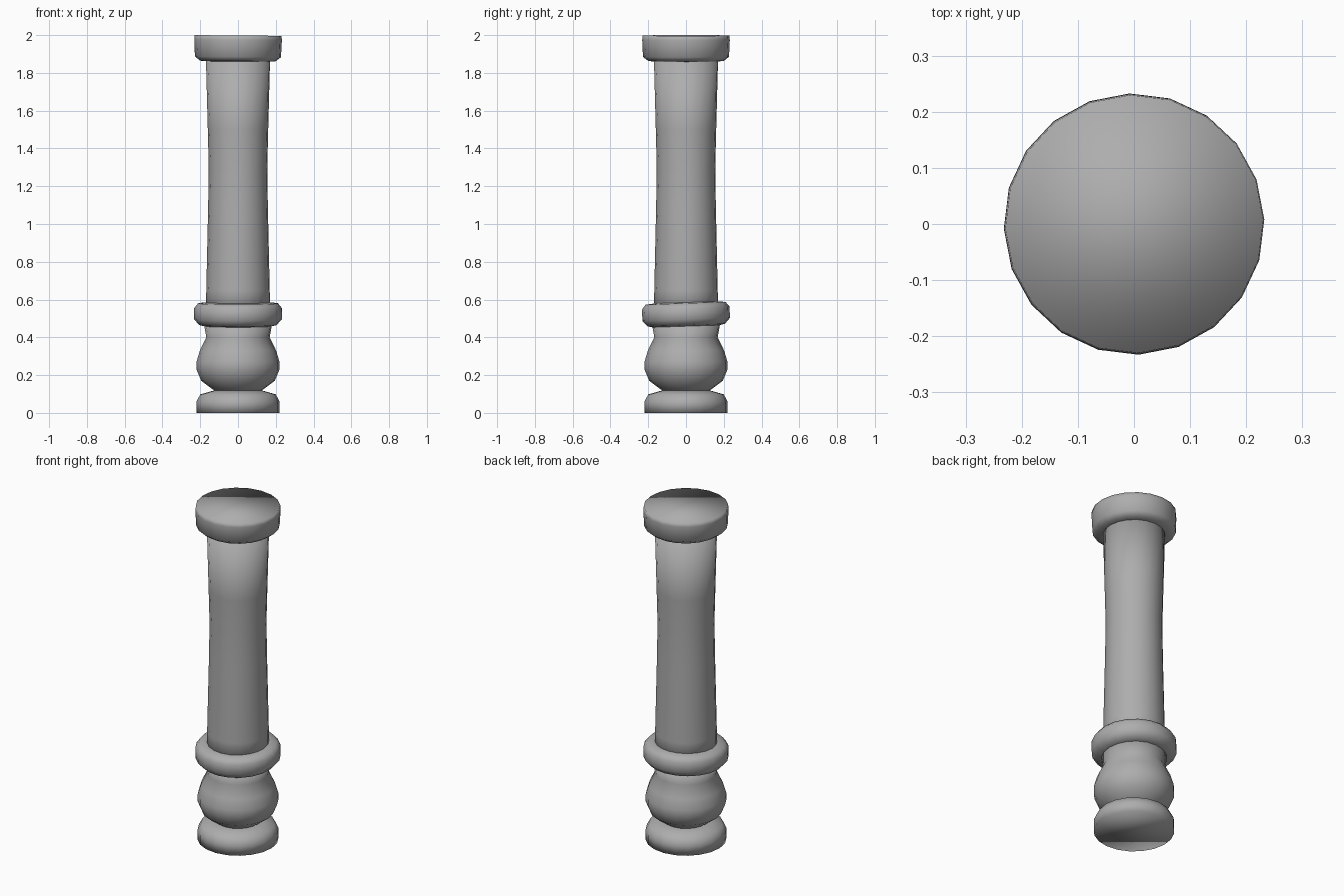
import bpy
import bmesh
from math import cos, sin, pi, radians

cube = bpy.data.objects.get("Cube")
if cube:
    bpy.data.objects.remove(cube, do_unlink=True)

SIDES = 20

stone = bpy.data.materials.new("grey_stone")
stone.use_nodes = True
GREY = (0.42, 0.42, 0.42, 1)
stone.diffuse_color = GREY
stone.node_tree.nodes["Principled BSDF"].inputs["Base Color"].default_value = GREY


def turned_part(name, profile, centre=0.0, tilt=(0, 0, 0)):
    """Spin a (radius, height) profile into a closed, smooth solid."""
    bm = bmesh.new()
    rings = []
    for r, z in profile:
        angles = [2 * pi * i / SIDES + radians(2) for i in range(SIDES)]
        rings.append([bm.verts.new((r * cos(a), r * sin(a), z - centre)) for a in angles])
    for low, high in zip(rings, rings[1:]):
        for i in range(SIDES):
            j = (i + 1) % SIDES
            bm.faces.new((low[i], low[j], high[j], high[i]))
    bm.faces.new(rings[0][::-1])
    bm.faces.new(rings[-1])
    for face in bm.faces:
        face.smooth = True
    mesh = bpy.data.meshes.new(name)
    bm.to_mesh(mesh)
    bm.free()
    mesh.materials.append(stone)
    part = bpy.data.objects.new(name, mesh)
    part.location.z = centre
    part.rotation_euler = [radians(t) for t in tilt]
    bpy.context.collection.objects.link(part)
    return part


# Foot disc with a rounded upper edge
turned_part("foot", [(0.22, 0), (0.22, 0.06), (0.2, 0.098), (0.13, 0.118)])

# Round bulb narrowing to a neck
turned_part("bulb", [(0.11, 0.11), (0.135, 0.125), (0.195, 0.17), (0.22, 0.23), (0.22, 0.27),
                     (0.202, 0.33), (0.168, 0.4), (0.18, 0.47)])

# Slightly crooked collar
turned_part("collar", [(0.17, 0.457), (0.205, 0.465), (0.232, 0.495), (0.232, 0.555),
                       (0.212, 0.58), (0.165, 0.585)], 0.52, (2, 0, 0))

# Long waisted shaft
turned_part("shaft", [(0.17, 0.52), (0.168, 0.65), (0.158, 1.1), (0.155, 1.3),
                      (0.16, 1.5), (0.17, 1.88)])

# Top cap with a rounded underside
turned_part("cap", [(0.165, 1.86), (0.2, 1.863), (0.228, 1.885), (0.232, 1.975),
                    (0.23, 1.998)], 1.93, (0, 0.5, 0))
